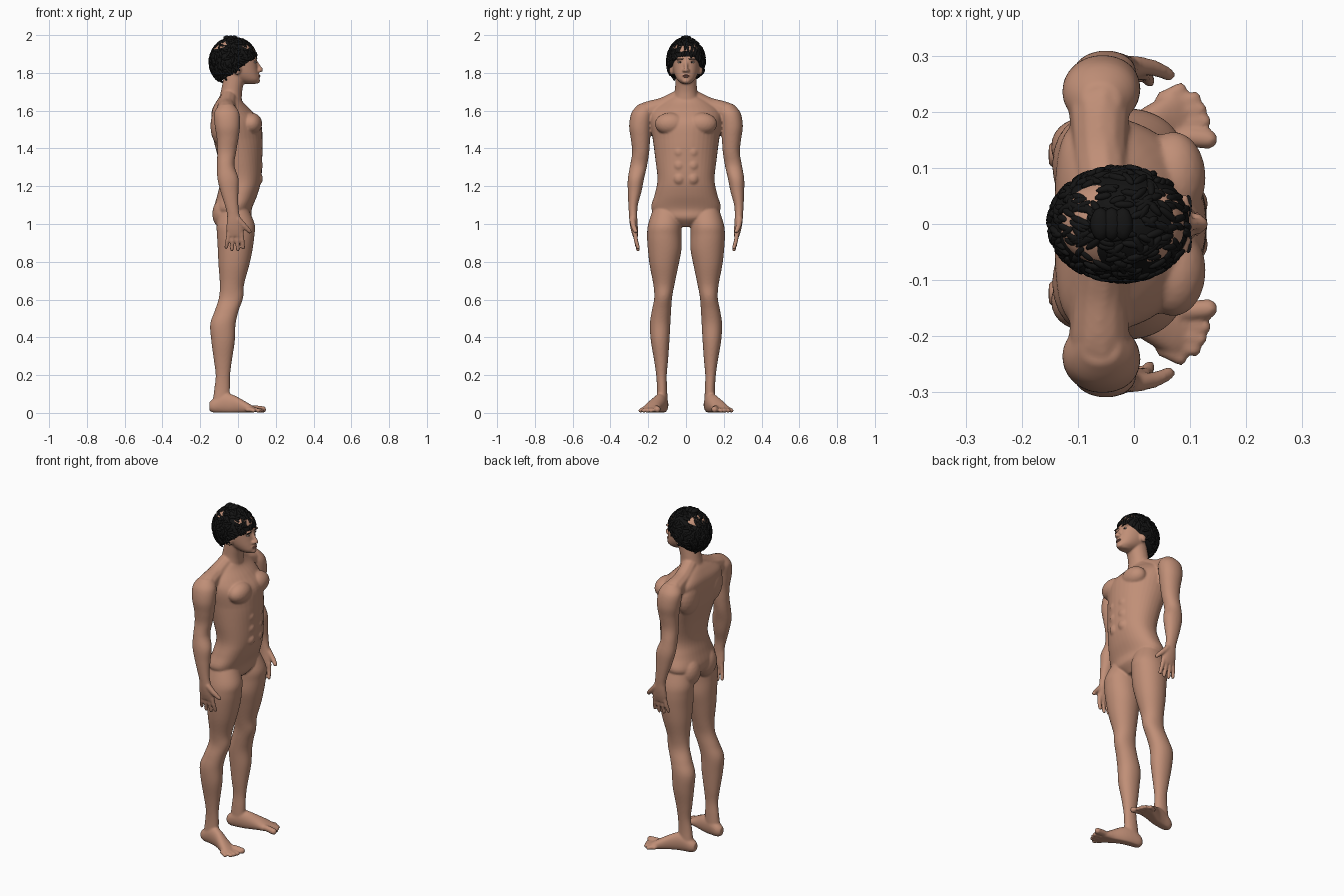
import bpy, bmesh, math, random
from mathutils import Vector, Matrix

random.seed(4)


def material(name, rgb):
    m = bpy.data.materials.new(name)
    m.diffuse_color = (*rgb, 1)
    return m


SKIN = material("skin", (0.53, 0.275, 0.185))
HAIR = material("black hair", (0.007, 0.007, 0.007))
LIP = material("lip", (0.36, 0.15, 0.11))
WHITE = material("eye white", (0.6, 0.55, 0.5))
DARK = material("dark iris", (0.02, 0.012, 0.01))


def finish(bm, name, mat):
    bmesh.ops.recalc_face_normals(bm, faces=bm.faces[:])
    me = bpy.data.meshes.new(name)
    bm.to_mesh(me)
    bm.free()
    me.materials.append(mat)
    me.polygons.foreach_set("use_smooth", [True] * len(me.polygons))
    ob = bpy.data.objects.new(name, me)
    bpy.context.collection.objects.link(ob)
    return ob


def smooth_rows(rows, steps=5):
    """Catmull-Rom interpolation of section rows."""
    out = []
    for i in range(len(rows) - 1):
        p = [rows[max(0, min(len(rows) - 1, i + k))] for k in (-1, 0, 1, 2)]
        for s in range(steps):
            t = s / steps
            out.append([0.5 * (2 * b + (c - a) * t + (2 * a - 5 * b + 4 * c - d) * t * t
                               + (3 * b - a - 3 * c + d) * t ** 3) for a, b, c, d in zip(*p)])
    return out + [list(rows[-1])]


def loft(bm, rows, axis="z", side=1, power=2.1, bend=None, n=40):
    """Rows are (z, cx, cy, rx, ry) for upright parts, (x, cy, cz, ry, rz) for feet."""
    rings = []
    for p, c1, c2, r1, r2 in smooth_rows(rows):
        ring = []
        for k in range(n):
            a = 2 * math.pi * k / n
            u, v = [math.copysign(abs(f) ** (2 / power), f) for f in (math.cos(a), math.sin(a))]
            u, v = c1 + r1 * u, c2 + r2 * v
            if axis == "z":
                if bend:
                    u -= bend(p) * v * v
                co = (u, v * side, p)
            else:
                co = (p, u * side, max(0.003, v))
            ring.append(bm.verts.new(co))
        rings.append(ring)
    for a, b in zip(rings, rings[1:]):
        for k in range(n):
            bm.faces.new((a[k], a[(k + 1) % n], b[(k + 1) % n], b[k]))
    bm.faces.new(rings[0])
    bm.faces.new(rings[-1])


def ball(bm, c, r, sub=3):
    bmesh.ops.create_icosphere(bm, subdivisions=sub, radius=1,
                               matrix=Matrix.Translation(c) @ Matrix.Diagonal((*r, 1)))


def chain(bm, pts, side):
    """Overlapping balls along a path of (x, y, z, r)."""
    for x, y, z, r in smooth_rows(pts, 8):
        ball(bm, (x, y * side, z), (r, r, r), 2)


body = bmesh.new()
# torso, set back towards the shoulders
loft(body, [(.985, -.01, 0, .04, .035), (1.03, -.018, 0, .088, .13), (1.08, -.027, 0, .1, .184),
            (1.155, -.003, 0, .106, .166), (1.235, .015, 0, .108, .151), (1.34, .012, 0, .116, .162),
            (1.45, .0, 0, .13, .176), (1.54, -.01, 0, .13, .19), (1.6, -.033, 0, .105, .185),
            (1.645, -.045, 0, .072, .13), (1.68, -.042, 0, .05, .06)],
     power=2.25, bend=lambda z: max(0, min(1, (z - 1.2) / .25)) * 1.1)
# neck
loft(body, [(1.6, -.045, 0, .065, .075), (1.66, -.04, 0, .06, .066), (1.71, -.033, 0, .056, .058),
            (1.79, -.015, 0, .058, .057)])
# head
loft(body, [(1.742, .065, 0, .03, .022), (1.762, .048, 0, .064, .045), (1.79, .02, 0, .089, .061),
            (1.82, 0, 0, .104, .07), (1.86, -.015, 0, .114, .076), (1.9, -.02, 0, .114, .08),
            (1.94, -.025, 0, .1, .075), (1.97, -.03, 0, .06, .045)], power=2.2)
# nose, chin and mouth swelling
chain(body, [(.096, 0, 1.858, .009), (.11, 0, 1.835, .01), (.122, 0, 1.815, .012)], 1)
ball(body, (.1, 0, 1.757), (.018, .022, .014))
ball(body, (.1, 0, 1.784), (.017, .026, .015))

for s in (1, -1):
    # ear, brow ridge, nostril
    ball(body, (-.005, .076 * s, 1.818), (.02, .013, .031))
    ball(body, (.088, .03 * s, 1.874), (.014, .025, .009))
    ball(body, (.112, .011 * s, 1.812), (.012, .009, .009))
    # chest, shoulder blade, buttock, knee and belly muscles
    ball(body, (.07, .083 * s, 1.53), (.058, .082, .06))
    ball(body, (-.088, .105 * s, 1.52), (.058, .085, .11))
    ball(body, (-.073, .075 * s, 1.055), (.063, .074, .085))
    ball(body, (-.004, .122 * s, .625), (.033, .032, .045))
    for z in (1.24, 1.31, 1.38):
        ball(body, (.096, .036 * s, z), (.036, .036, .038))
    # trapezius and collar
    chain(body, [(-.05, .04, 1.665, .045), (-.06, .12, 1.622, .05), (-.062, .2, 1.595, .056),
                 (-.06, .23, 1.57, .06)], s)
    # arm and palm
    loft(body, [(1.635, -.06, .215, .035, .035), (1.59, -.06, .232, .066, .056),
                (1.52, -.056, .243, .067, .058), (1.45, -.055, .241, .057, .051),
                (1.38, -.06, .24, .05, .045), (1.31, -.065, .251, .046, .045),
                (1.24, -.053, .265, .056, .043), (1.17, -.045, .272, .047, .036),
                (1.1, -.034, .28, .036, .025), (1.05, -.025, .28, .033, .022),
                (1.01, -.02, .278, .04, .021), (.97, -.017, .273, .045, .019),
                (.935, -.015, .268, .042, .014)], side=s)
    # fingers and thumb
    for x0, x1, z in ((-.048, -.063, .877), (-.026, -.032, .865), (-.004, -.001, .864), (.018, .028, .875)):
        chain(body, [(x0, .27, .955, .013), ((x0 + x1) / 2, .265, .915, .012), (x1, .254, z, .0105)], s)
    chain(body, [(0, .284, 1.025, .017), (.035, .278, .988, .015), (.062, .266, .96, .012)], s)
    # leg
    loft(body, [(1.09, -.02, .1, .07, .07), (1.0, -.012, .112, .1, .088), (.94, -.012, .115, .099, .091),
                (.865, -.015, .113, .092, .089), (.78, -.022, .116, .081, .076),
                (.68, -.032, .117, .064, .056), (.61, -.037, .121, .064, .047),
                (.54, -.06, .13, .063, .051), (.47, -.08, .137, .067, .054),
                (.38, -.079, .137, .062, .049), (.28, -.08, .132, .048, .037),
                (.2, -.08, .13, .038, .028), (.13, -.084, .127, .041, .027),
                (.05, -.09, .127, .045, .03)], side=s)
    # foot
    loft(body, [(-.152, .124, .035, .018, .022), (-.13, .124, .038, .03, .038),
                (-.08, .13, .05, .034, .055), (-.03, .143, .045, .036, .052),
                (.03, .172, .03, .043, .036), (.07, .186, .02, .047, .022),
                (.09, .188, .016, .04, .014)], axis="x", side=s)
    # toes
    for y0, x, y, r in ((.158, .132, .151, .018), (.178, .126, .183, .0125), (.195, .118, .205, .0125),
                        (.21, .108, .225, .012), (.225, .083, .241, .012)):
        chain(body, [(.05, y0, r + .004, r), ((.05 + x) / 2, (y0 + y) / 2, r + .005, r), (x, y, r, r)], s)

ob = finish(body, "body", SKIN)
rm = ob.modifiers.new("blend", "REMESH")
rm.mode, rm.voxel_size, rm.use_smooth_shade = "VOXEL", .0056, True
sm = ob.modifiers.new("soften", "SMOOTH")
sm.factor, sm.iterations = .5, 5

# eyes, irises and brows
for s, side in ((1, "left"), (-1, "right")):
    for name, mat, c, r in (("eye", WHITE, (.09, .031, 1.856), (.006, .013, .0045)),
                            ("iris", DARK, (.0945, .031, 1.856), (.003, .005, .0042)),
                            ("brow", HAIR, (.097, .032, 1.874), (.006, .02, .003))):
        bm = bmesh.new()
        ball(bm, (c[0], c[1] * s, c[2]), r)
        finish(bm, side + "_" + name, mat)

# lips
bm = bmesh.new()
ball(bm, (.112, 0, 1.787), (.006, .021, .0035))
ball(bm, (.112, 0, 1.78), (.006, .018, .004))
finish(bm, "lips", LIP)

# hair cap, trimmed along a slanted hairline
C, R = Vector((-.024, 0, 1.858)), Vector((.126, .1, .128))
bm = bmesh.new()
ball(bm, C, R, 5)
bmesh.ops.bisect_plane(bm, geom=bm.verts[:] + bm.edges[:] + bm.faces[:], plane_co=(.1, 0, 1.89),
                       plane_no=(.7, 0, -1), clear_outer=True)
bmesh.ops.holes_fill(bm, edges=[e for e in bm.edges if e.is_boundary])
# curly locks over the cap
for i in range(520):
    n = Vector([random.gauss(0, 1) for _ in range(3)]).normalized()
    p = C + Vector([a * b for a, b in zip(n, R)])
    if p.z < 1.89 + .7 * (p.x - .1) + .004:
        continue
    n = Vector([a / b for a, b in zip(n, R)]).normalized()
    t = n.cross(Vector((random.gauss(0, .5), 1, random.gauss(0, .5)))).normalized()
    m = Matrix((t, n.cross(t), n)).transposed().to_4x4()
    bmesh.ops.create_icosphere(bm, subdivisions=2, radius=1, matrix=Matrix.Translation(p) @ m
                               @ Matrix.Diagonal((random.uniform(.014, .024), .007, .007, 1)))
# small tuft on the crown
for x in (-.06, -.04, -.02):
    ball(bm, (x, 0, 1.986), (.018, .03, .012), 2)
finish(bm, "hair", HAIR)
